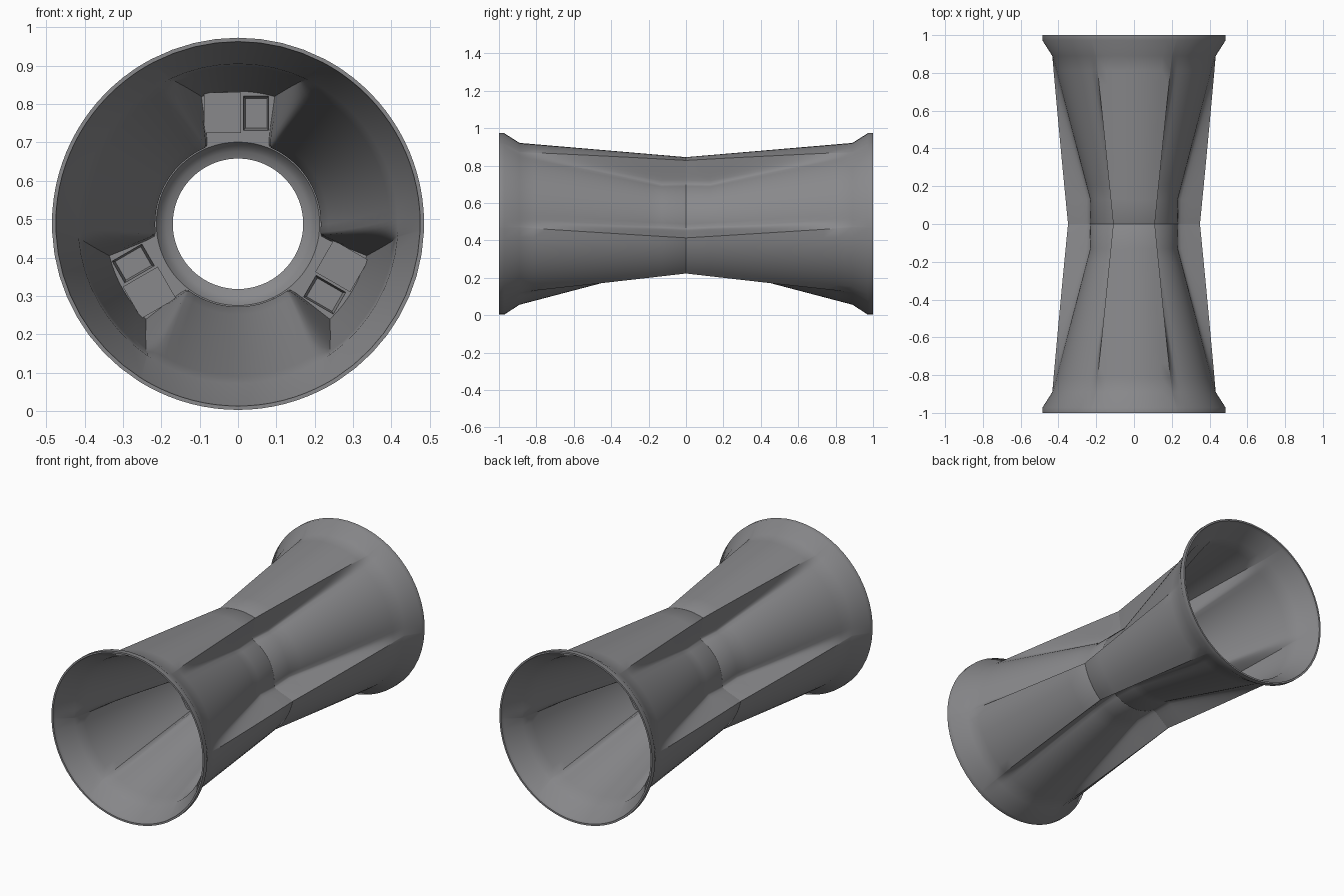
import bpy, bmesh
from math import radians, sin, cos, asin, pi
from mathutils import Matrix, Vector

if "Cube" in bpy.data.objects:
    bpy.data.objects.remove(bpy.data.objects["Cube"])

ZC = 0.488      # height of the tube axis
WALL = 0.016    # shell thickness
STEPS = (0.06, 0.15, 0.28, 0.42, 0.58, 0.78, 1.0)

dark = bpy.data.materials.new("dark_grey")
dark.diffuse_color = (0.25, 0.25, 0.26, 1)
dark.use_nodes = True
dark.node_tree.nodes["Principled BSDF"].inputs["Base Color"].default_value = dark.diffuse_color


def section(y, inset=0.0, squeeze=0.0):
    """Three-lobed cross-section at distance y from the middle."""
    t = y / 0.89
    lobe = 0.357 + 0.076 * t
    groove = 0.232 + 0.2 * max(0.0, (y - 0.13) / 0.76)
    half = asin((0.11 + 0.09 * t) / lobe) - squeeze
    foot = half + radians(7)
    # side wall: crisp at the lobe, filleted into the groove
    wall = [(half + (foot - half) * s, groove + (lobe - groove) * (1 - s) ** 2.2)
            for s in STEPS]
    polar = [(half * (i / 8 * 2 - 1), lobe) for i in range(9)] + wall
    end = 2 * pi / 3 - foot
    polar += [(foot + (end - foot) * i / 14, groove) for i in range(1, 14)]
    polar += [(2 * pi / 3 - a, r) for a, r in reversed(wall)]
    return [(a + j * 2 * pi / 3, r - inset, y) for j in range(3) for a, r in polar]


def circle(r, y, like):
    return [(p[0], r, y) for p in like]


def make_object(name, bm):
    bmesh.ops.recalc_face_normals(bm, faces=bm.faces)
    mesh = bpy.data.meshes.new(name)
    bm.to_mesh(mesh)
    bm.free()
    mesh.materials.append(dark)
    ob = bpy.data.objects.new(name, mesh)
    bpy.context.collection.objects.link(ob)
    return ob


def smooth(ob):
    bpy.ops.object.select_all(action='DESELECT')
    ob.select_set(True)
    bpy.context.view_layer.objects.active = ob
    bpy.ops.object.shade_smooth_by_angle(angle=radians(35))


def half_shell(name):
    ys = [0.13 + 0.76 * i / 10 for i in range(11)]
    wide = section(0.89)
    # outside, from the seam to the flared rim
    rings = [section(0.0, 0.001), section(0.002)] + [section(y) for y in ys]
    rings += [circle(r, y, wide) for r, y in ((0.485, 0.972), (0.485, 1.0))]
    # inside, from the rim back to the dividing wall
    rings += [circle(r, y, wide) for r, y in ((0.475, 1.0), (0.472, 0.98))]
    rings += [section(y, WALL, radians(2.5)) for y in reversed(ys)]
    mid = section(0.05, WALL, radians(2.5))
    rings.append(mid)
    # rounded lip around the central hole
    for r, y in ((0.213, 0.05), (0.203, 0.034), (0.188, 0.022), (0.17, 0.016), (0.17, 0.0)):
        rings.append(circle(r, y, mid))
    bm = bmesh.new()
    loops = [[bm.verts.new((r * sin(a), -y, r * cos(a))) for a, r, y in ring]
             for ring in rings]
    n = len(loops[0])
    for i, a in enumerate(loops):
        b = loops[(i + 1) % len(loops)]
        for j in range(n):
            k = (j + 1) % n
            bm.faces.new((a[j], a[k], b[k], b[j]))
    return make_object(name, bm)


def tapered_boxes(name, x0, x1, z0, z1, y0, y1, taper):
    """One box per lobe, narrowing from y0 to y1."""
    bm = bmesh.new()
    for k in range(3):
        vs = bmesh.ops.create_cube(bm, size=1.0)['verts']
        for v in vs:
            far = v.co.y > 0
            s = taper if far else 1.0
            v.co = Vector(((x0 + x1) / 2 + v.co.x * (x1 - x0) * s,
                           y1 if far else y0,
                           (z0 + z1) / 2 + v.co.z * (z1 - z0) * s))
        bmesh.ops.rotate(bm, verts=vs, cent=(0, 0, 0),
                         matrix=Matrix.Rotation(k * 2 * pi / 3, 3, 'Y'))
    return make_object(name, bm)


# two identical halves, the back one turned around the vertical axis
for side, turn in (("front", 0.0), ("back", pi)):
    shell = half_shell(side + "_half_shell")
    sockets = tapered_boxes(side + "_socket_blocks", -0.088, 0.008, 0.237, 0.342,
                            -0.045, -0.1, 1.0)
    pockets = tapered_boxes(side + "_pocket_cutter", 0.012, 0.082, 0.24, 0.336,
                            -0.07, -0.012, 0.8)
    pockets.hide_render = True
    pockets.hide_viewport = True
    smooth(shell)
    cut = shell.modifiers.new("pockets", 'BOOLEAN')
    cut.operation = 'DIFFERENCE'
    cut.solver = 'EXACT'
    cut.object = pockets
    for ob in (shell, sockets, pockets):
        ob.location = (0, 0, ZC)
        ob.rotation_euler = (0, 0, turn)
